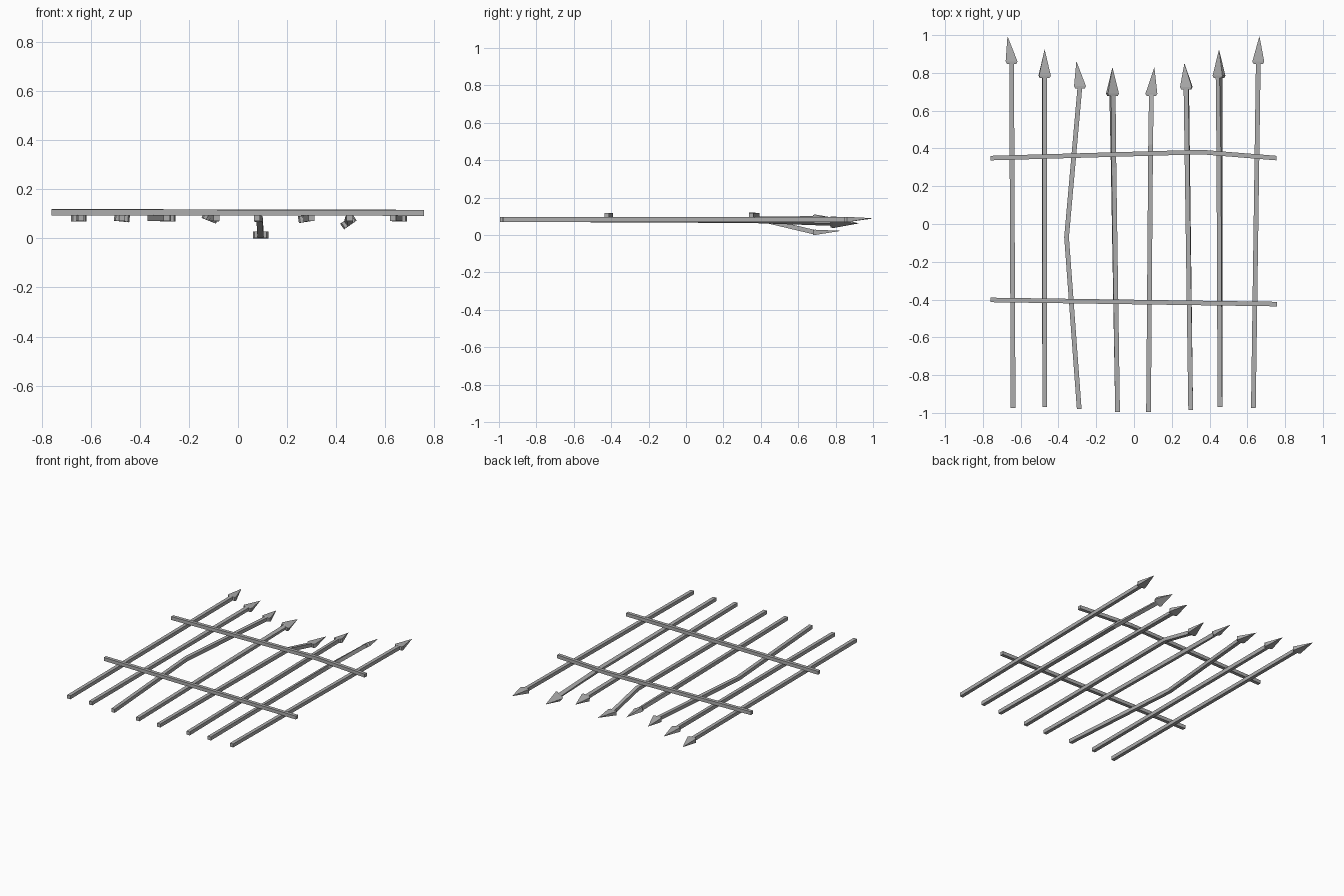
import bpy, bmesh
from math import radians, sin, cos

old = bpy.data.objects.get("Cube")
if old:
    bpy.data.objects.remove(old, do_unlink=True)

iron = bpy.data.materials.new("grey_iron")
iron.use_nodes = True
IRON = (0.42, 0.42, 0.42, 1)
iron.diffuse_color = IRON
iron.node_tree.nodes["Principled BSDF"].inputs["Base Color"].default_value = IRON

BAR = 0.025      # bar thickness
LEVEL = 0.0825   # height of the bar centres


def loft(name, sections, along_x=False):
    """Skin rectangular sections (x, y, z, width, height, roll in degrees)."""
    bm = bmesh.new()
    rings = []
    for x, y, z, w, h, roll in sections:
        c, s = cos(radians(roll)), sin(radians(roll))
        ring = []
        for i, j in ((-1, -1), (1, -1), (1, 1), (-1, 1)):
            u, v = i * w / 2, j * h / 2
            side, up = u * c - v * s, u * s + v * c
            co = (x, y + side, z + up) if along_x else (x + side, y, z + up)
            ring.append(bm.verts.new(co))
        rings.append(ring)
    for a, b in zip(rings, rings[1:]):
        for k in range(4):
            n = (k + 1) % 4
            bm.faces.new((a[k], a[n], b[n], b[k]))
    bm.faces.new(rings[0])
    bm.faces.new(rings[-1])
    bmesh.ops.remove_doubles(bm, verts=bm.verts, dist=0.0005)
    bmesh.ops.recalc_face_normals(bm, faces=bm.faces)
    mesh = bpy.data.meshes.new(name)
    bm.to_mesh(mesh)
    bm.free()
    mesh.materials.append(iron)
    obj = bpy.data.objects.new(name, mesh)
    bpy.context.collection.objects.link(obj)


def picket(number, path, tip, twist=0):
    """Upright bar through (x, y, z, twist share) points, with a spear head."""
    loft(f"bar_{number}", [(x, y, z, BAR, BAR, twist * t) for x, y, z, t in path])
    x, y, z, _ = path[-1]
    loft(f"spear_head_{number}", [
        (x, y - 0.012, z, 0.05, 0.026, twist),
        (x, y, z, 0.063, 0.028, twist),
        (*tip, 0, 0, 0)])


Z = LEVEL
picket(1, [(-0.64, -0.975, Z, 0), (-0.648, 0.86, Z, 1)], (-0.67, 0.995, 0.087))
picket(2, [(-0.473, -0.97, Z, 0), (-0.473, 0.785, Z, 1)], (-0.473, 0.925, Z), -6)
picket(3, [(-0.29, -0.98, Z, 0), (-0.357, -0.07, Z, 0), (-0.286, 0.73, Z, 1)],
       (-0.305, 0.862, Z))
picket(4, [(-0.087, -0.995, Z, 0), (-0.108, 0.3, Z, 0.4), (-0.114, 0.69, Z + 0.002, 1)],
       (-0.114, 0.83, 0.085), -22)
picket(5, [(0.077, -0.995, Z, 0), (0.088, 0.42, 0.078, 0), (0.092, 0.69, 0.014, 1)],
       (0.108, 0.83, 0.022))
picket(6, [(0.30, -0.985, Z, 0), (0.277, 0.725, 0.081, 1)], (0.267, 0.852, Z), 9)
picket(7, [(0.455, -0.97, Z, 0), (0.453, 0.35, 0.08, 0.6), (0.45, 0.785, 0.066, 1)],
       (0.45, 0.925, 0.062), 35)
picket(8, [(0.632, -0.975, Z, 0), (0.658, 0.86, Z, 1)], (0.664, 0.995, 0.09))

# Cross rails resting on the bars
RAIL = (0.024, 0.024, 0)
loft("front_rail", [(-0.759, -0.402, 0.105, *RAIL), (0.757, -0.424, 0.104, *RAIL)], True)
loft("back_rail", [(-0.759, 0.349, 0.107, *RAIL), (0.357, 0.381, 0.106, *RAIL),
                   (0.754, 0.349, 0.104, *RAIL)], True)
